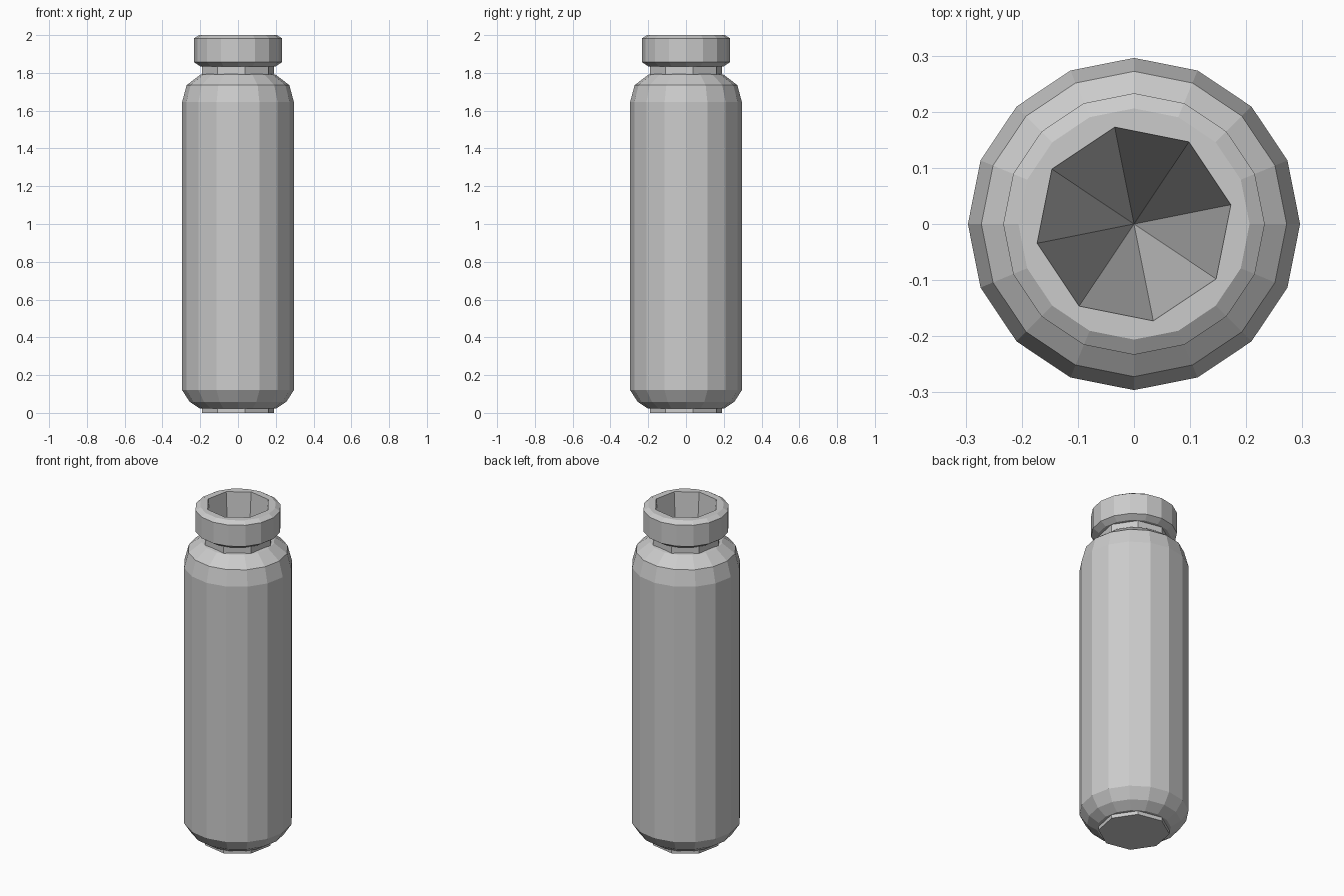
import bpy, bmesh
from math import cos, sin, radians, tau

if "Cube" in bpy.data.objects:
    bpy.data.objects.remove(bpy.data.objects["Cube"])


def ring(bm, sides, r, z, turn=0.0):
    return [bm.verts.new((r * cos(tau * i / sides + turn),
                          r * sin(tau * i / sides + turn), z)) for i in range(sides)]


def lathe(bm, profile, sides, turn=0.0):
    rings = [ring(bm, sides, r, z, turn) for r, z in profile]
    for a, b in zip(rings, rings[1:]):
        for i in range(sides):
            j = (i + 1) % sides
            bm.faces.new((a[i], a[j], b[j], b[i]))
    return rings


def loop_edges(bm, verts):
    edges = []
    for a, b in zip(verts, verts[1:] + verts[:1]):
        edges.append(bm.edges.get((a, b)) or bm.edges.new((a, b)))
    return edges


def finish(bm, name):
    bmesh.ops.recalc_face_normals(bm, faces=bm.faces[:])
    me = bpy.data.meshes.new(name)
    bm.to_mesh(me)
    bm.free()
    bpy.context.collection.objects.link(bpy.data.objects.new(name, me))


TURN = radians(11.25)

# Sixteen-sided body with chamfered base and shoulder
bm = bmesh.new()
lathe(bm, [(0.17, 0.022), (0.2, 0.022), (0.255, 0.058), (0.296, 0.12), (0.296, 1.645),
           (0.272, 1.735), (0.2, 1.79), (0.17, 1.795)], 16)
finish(bm, "body")

# Eight-sided core, seen as the neck and the foot
bm = bmesh.new()
rings = lathe(bm, [(0.193, 0.0), (0.193, 1.93)], 8, TURN)
bm.faces.new(rings[0][::-1])
finish(bm, "neck_core")

# Rim collar with an eight-sided tapering bore
bm = bmesh.new()
rings = lathe(bm, [(0.17, 1.835), (0.2, 1.835), (0.233, 1.857), (0.233, 1.983),
                   (0.206, 2.0)], 16)
bore = ring(bm, 8, 0.176, 2.0, TURN)
tip = bm.verts.new((0, 0, 0.1))
for i in range(8):
    bm.faces.new((bore[(i + 1) % 8], bore[i], tip))
bmesh.ops.triangle_fill(bm, use_beauty=True,
                        edges=loop_edges(bm, rings[-1]) + loop_edges(bm, bore))
finish(bm, "rim_collar")
